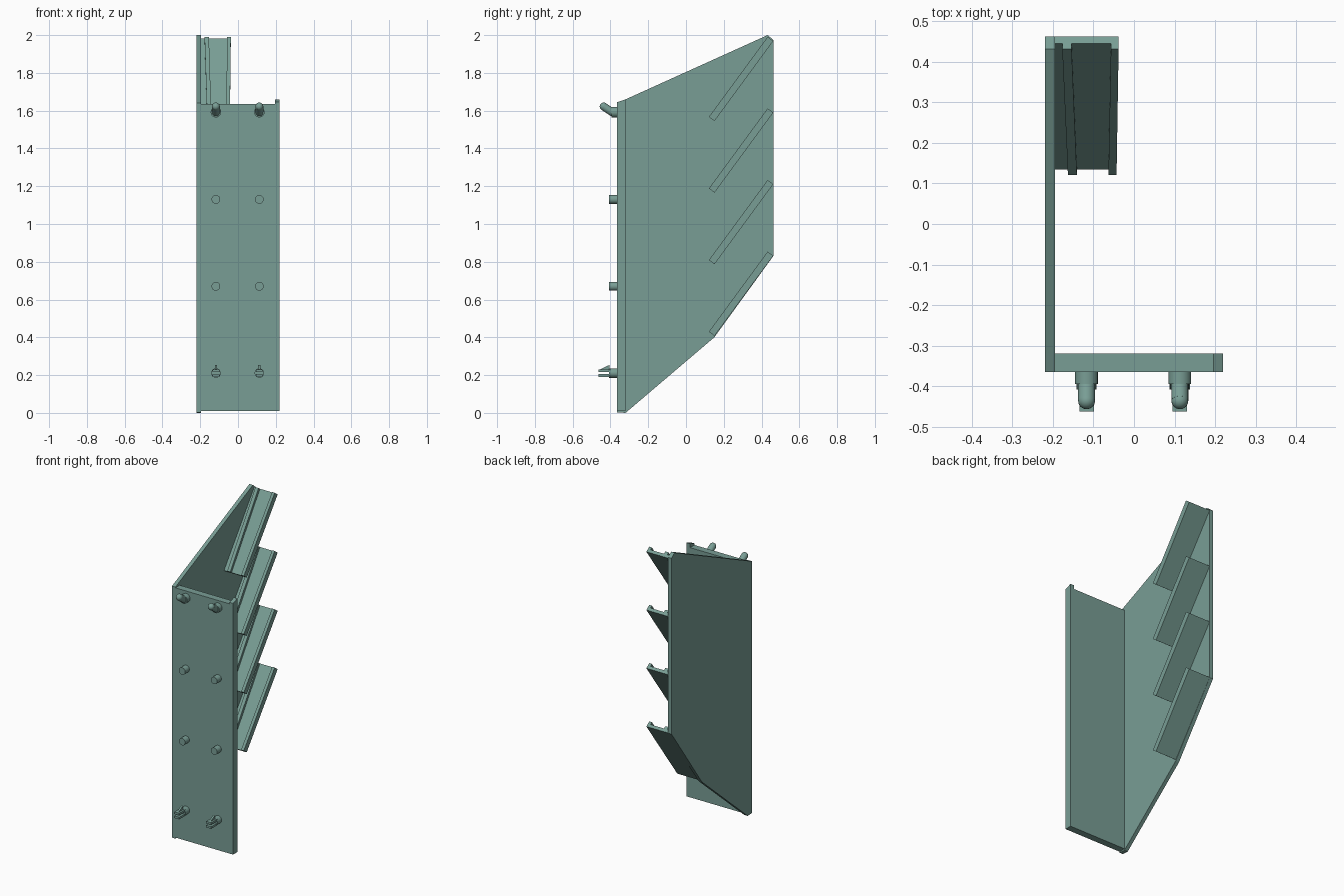
import bpy, bmesh, math
from mathutils import Vector, Matrix

if "Cube" in bpy.data.objects:
    bpy.data.objects.remove(bpy.data.objects["Cube"])

mat = bpy.data.materials.new("teal_paint")
mat.diffuse_color = (0.19, 0.34, 0.30, 1)
mat.use_nodes = True
mat.node_tree.nodes["Principled BSDF"].inputs["Base Color"].default_value = mat.diffuse_color


def finish(name, bm, smooth=False):
    bmesh.ops.recalc_face_normals(bm, faces=bm.faces[:])
    me = bpy.data.meshes.new(name)
    bm.to_mesh(me)
    bm.free()
    ob = bpy.data.objects.new(name, me)
    bpy.context.collection.objects.link(ob)
    me.materials.append(mat)
    if smooth:
        bpy.context.view_layer.objects.active = ob
        ob.select_set(True)
        bpy.ops.object.shade_smooth_by_angle(angle=math.radians(35))
        ob.select_set(False)
    return ob


def prism(bm, profile, x0, x1):
    """Extrude a (y, z) profile from x0 to x1."""
    face = bm.faces.new([bm.verts.new((x0, y, z)) for y, z in profile])
    ext = bmesh.ops.extrude_face_region(bm, geom=[face])["geom"]
    bm.faces.new([v for v in reversed(face.verts)]) if not face.is_valid else None
    bmesh.ops.translate(bm, vec=(x1 - x0, 0, 0),
                        verts=[v for v in ext if isinstance(v, bmesh.types.BMVert)])


def rod(bm, a, b, r0, r1=None, seg=20):
    """Capped cylinder or cone from point a to point b."""
    a, b = Vector(a), Vector(b)
    d = b - a
    m = d.to_track_quat('Z', 'Y').to_matrix().to_4x4()
    m.translation = (a + b) / 2
    bmesh.ops.create_cone(bm, cap_ends=True, segments=seg, radius1=r0,
                          radius2=r0 if r1 is None else r1, depth=d.length, matrix=m)


# side panel
bm = bmesh.new()
prism(bm, [(-0.365, 0.003), (-0.32, 0), (0.15, 0.40), (0.462, 0.83), (0.462, 1.975),
           (0.432, 2.0), (-0.32, 1.66), (-0.365, 1.64)], -0.22, -0.195)
finish("side_panel", bm)

# front plate with the raised tab on its right edge
bm = bmesh.new()
prism(bm, [(-0.365, 0.01), (-0.32, 0.01), (-0.32, 1.635), (-0.365, 1.635)], -0.195, 0.195)
prism(bm, [(-0.365, 0.01), (-0.32, 0.01), (-0.32, 1.66), (-0.365, 1.645)], 0.195, 0.22)
finish("front_plate", bm)

# sloping shelves: each is a tray with two raised rails that narrow downhill
P0 = Vector((0.151, 0.408))
P1 = Vector((0.462, 0.832))
D = (P1 - P0).normalized()
N = Vector((-D.y, D.x))
LENGTH = (P1 - P0).length


def sloped_box(bm, lift, h0, h1, low, high):
    """Box along the slope; low and high are the x ranges of its two ends."""
    v = []
    for t, (xa, xb) in ((0, low), (LENGTH, high)):
        for x, h in ((xa, h0), (xb, h0), (xb, h1), (xa, h1)):
            p = P0 + D * t + N * h
            v.append(bm.verts.new((x, p.x, p.y + lift)))
    bm.faces.new(v[:4])
    bm.faces.new(v[4:])
    for i in range(4):
        j = (i + 1) % 4
        bm.faces.new((v[i], v[j], v[4 + j], v[4 + i]))


for i in range(4):
    bm = bmesh.new()
    lift = i * 0.379
    sloped_box(bm, lift, 0, 0.02, (-0.195, -0.043), (-0.195, -0.038))
    sloped_box(bm, lift, 0.02, 0.037, (-0.163, -0.141), (-0.177, -0.154))
    sloped_box(bm, lift, 0.02, 0.037, (-0.063, -0.043), (-0.057, -0.038))
    finish(f"shelf_{i + 1}", bm)

# mounting pegs in two columns
for side, x in (("left", -0.117), ("right", 0.113)):
    # plain pegs
    for k, z in enumerate((0.67, 1.13)):
        bm = bmesh.new()
        rod(bm, (x, -0.35, z), (x, -0.408, z), 0.023)
        finish(f"plain_peg_{side}_{k + 1}", bm, True)

    # upturned hook with a rounded tip
    bm = bmesh.new()
    tip = (x, -0.436, 1.622)
    rod(bm, (x, -0.35, 1.592), (x, -0.395, 1.592), 0.028)
    rod(bm, (x, -0.385, 1.588), tip, 0.021)
    bmesh.ops.create_uvsphere(bm, u_segments=16, v_segments=10, radius=0.021,
                              matrix=Matrix.Translation(tip))
    finish(f"hook_{side}", bm, True)

    # snap peg: collar, two prongs and a thin fin on top
    bm = bmesh.new()
    rod(bm, (x, -0.35, 0.211), (x, -0.408, 0.211), 0.025)
    for z0, z1 in ((0.191, 0.205), (0.217, 0.231)):
        prism(bm, [(-0.463, z0), (-0.40, z0), (-0.40, z1), (-0.463, z1)],
              x - 0.018, x + 0.018)
    prism(bm, [(-0.455, 0.23), (-0.405, 0.23), (-0.405, 0.253), (-0.415, 0.25)],
          x - 0.006, x + 0.006)
    finish(f"snap_peg_{side}", bm, True)
